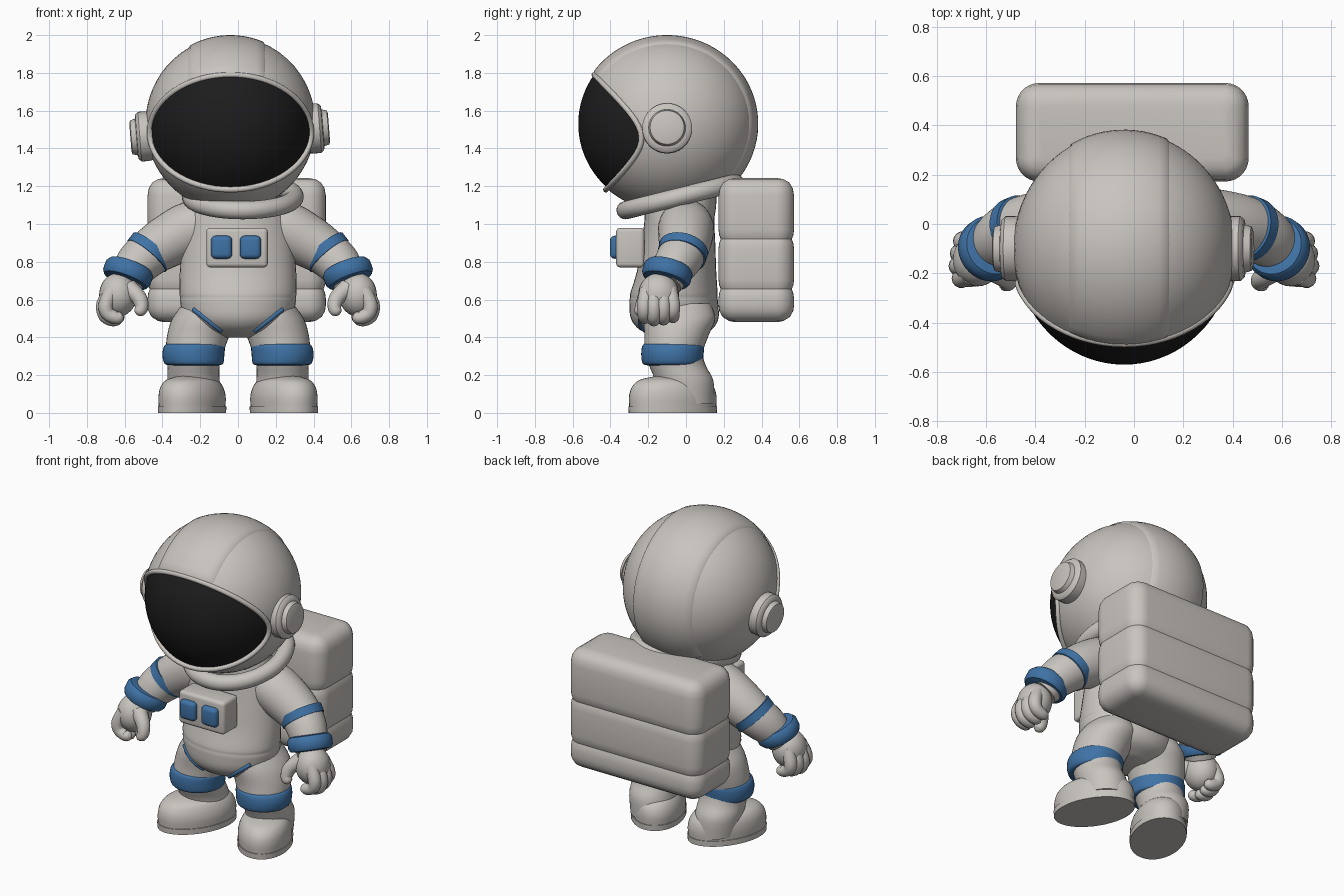
import bpy, bmesh, math
from mathutils import Vector as V

if "Cube" in bpy.data.objects:
    bpy.data.objects.remove(bpy.data.objects["Cube"])


def material(name, rgb):
    m = bpy.data.materials.new(name)
    m.diffuse_color = (*rgb, 1)
    m.use_nodes = True
    m.node_tree.nodes["Principled BSDF"].inputs["Base Color"].default_value = m.diffuse_color
    return m


SUIT = material("suit grey", (0.58, 0.55, 0.52))
BLUE = material("trim blue", (0.05, 0.17, 0.38))
DARK = material("visor black", (0.012, 0.012, 0.013))


def finish(name, bm, mat):
    bmesh.ops.recalc_face_normals(bm, faces=bm.faces[:])
    me = bpy.data.meshes.new(name)
    bm.to_mesh(me)
    bm.free()
    me.materials.append(mat)
    ob = bpy.data.objects.new(name, me)
    bpy.context.collection.objects.link(ob)
    return ob


def skin(name, rows, mat, cyclic=True, loop=False, cap=True):
    """Join rows of points with quads."""
    bm = bmesh.new()
    vs = [[bm.verts.new(p) for p in r] for r in rows]
    n = len(rows[0])
    for i in range(len(rows) - (0 if loop else 1)):
        a, b = vs[i], vs[(i + 1) % len(rows)]
        for j in range(n if cyclic else n - 1):
            k = (j + 1) % n
            bm.faces.new((a[j], a[k], b[k], b[j]))
    if cap and cyclic and not loop:
        bm.faces.new(vs[0])
        bm.faces.new(vs[-1])
    return finish(name, bm, mat)


def smooth(keys, n=5):
    """Catmull-Rom through tuples of numbers."""
    k = [keys[0]] + list(keys) + [keys[-1]]
    out = []
    for i in range(1, len(k) - 2):
        for t in (s / n for s in range(n)):
            out.append([0.5 * (2 * b + (c - a) * t + (2 * a - 5 * b + 4 * c - d) * t * t
                               + (3 * b - a - 3 * c + d) * t ** 3)
                        for a, b, c, d in zip(*k[i - 1:i + 3])])
    return out + [list(keys[-1])]


def loft(name, keys, mat, side=1, n=5, turn=0):
    """Horizontal ellipses (x, y, z, rx, ry), each turned about z."""
    ct, st = math.cos(math.radians(turn)), math.sin(math.radians(turn))
    rows = []
    for x, y, z, rx, ry in smooth(keys, n):
        ring = [(rx * math.cos(a), ry * math.sin(a)) for a in (math.tau * j / 40 for j in range(40))]
        rows.append([(side * (x + u * ct - v * st), y + u * st + v * ct, z) for u, v in ring])
    return skin(name, rows, mat)


def tube(name, keys, mat, side=1, n=4, loop=False, seg=24):
    """Round tube along a path: (x, y, z, radius)."""
    pts = keys if n == 0 else smooth(keys, n)
    rows, m = [], len(pts)
    for i, p in enumerate(pts):
        a = pts[(i - 1) % m] if loop else pts[max(i - 1, 0)]
        b = pts[(i + 1) % m] if loop else pts[min(i + 1, m - 1)]
        t = (V(b[:3]) - V(a[:3])).normalized()
        u = t.cross(V((0, 1, 0))).normalized()
        w = t.cross(u)
        ring = [V(p[:3]) + p[3] * (u * math.cos(q) + w * math.sin(q))
                for q in (math.tau * j / seg for j in range(seg))]
        rows.append([(side * c.x, c.y, c.z) for c in ring])
    return skin(name, rows, mat, loop=loop)


def puck(name, c, axis, profile, mat, side=1):
    """Turned disc: profile of (distance along axis, radius)."""
    a = V(axis).normalized()
    return tube(name, [(*(V(c) + a * d), r) for d, r in profile], mat, side, 0, seg=40)


def ball(name, c, r, mat, side=1):
    bm = bmesh.new()
    bmesh.ops.create_uvsphere(bm, u_segments=28, v_segments=18, radius=1)
    for v in bm.verts:
        v.co = V((side * (c[0] + v.co.x * r[0]), c[1] + v.co.y * r[1], c[2] + v.co.z * r[2]))
    return finish(name, bm, mat)


def box(name, c, size, bevel, mat):
    bm = bmesh.new()
    bmesh.ops.create_cube(bm, size=1)
    for v in bm.verts:
        v.co = V(c) + V([v.co[i] * size[i] for i in range(3)])
    bmesh.ops.bevel(bm, geom=bm.edges[:], offset=bevel, segments=4, profile=0.5, affect='EDGES')
    return finish(name, bm, mat)


# Helmet: ellipsoid shell with an elliptical front opening
C, R = V((-0.04, -0.1, 1.53)), V((0.45, 0.475, 0.463))


def on_helmet(d, k=1.0):
    return C + V([d[i] * R[i] * k for i in range(3)])


def opening(a, s=1.0):
    x, z = 0.428 * s * math.cos(a) / R.x, (0.303 * s * math.sin(a) - 0.04) / R.z
    return V((x, -math.sqrt(max(0, 1 - x * x - z * z)), z))


angles = [math.tau * j / 64 for j in range(64)]
back = V((0, 1, 0))
skin("helmet_shell", [[on_helmet(opening(a).slerp(back, i / 30 * 0.995)) for a in angles]
                      for i in range(31)], SUIT)
skin("visor", [[on_helmet(opening(a, s), 0.99) for a in angles]
               for s in [0.01] + [i / 14 for i in range(1, 15)]], DARK)
tube("visor_rim", [(*on_helmet(opening(a), 1.0 - 0.015 * math.sin(a)), 0.015) for a in angles],
     SUIT, n=0, loop=True, seg=12)

# Raised band over the crown
us = [-0.205] + [-0.19 + 0.38 * i / 12 for i in range(13)] + [0.205]
ps = [146] + [143 - 186 * i / 40 for i in range(41)] + [-46]
rows = []
for i, p in enumerate(ps):
    row = []
    for j, u in enumerate(us):
        x = (u - 0.02) / R.x
        r, q = math.sqrt(1 - x * x), math.radians(p)
        edge = i in (0, len(ps) - 1) or j in (0, len(us) - 1)
        row.append(on_helmet((x, r * math.cos(q), r * math.sin(q)), 0.995 if edge else 1.016))
    rows.append(row)
skin("helmet_band", rows, SUIT, cyclic=False)

# Ear pads
EAR = [(-0.1, 0.12), (0, 0.132), (0.035, 0.132), (0.05, 0.118), (0.053, 0.098),
       (0.062, 0.095), (0.08, 0.09), (0.085, 0.075)]
puck("right_ear_pad", (0.397, -0.1, 1.505), (1, 0, 0.08), EAR, SUIT)
puck("left_ear_pad", (-0.485, -0.1, 1.465), (-1, 0, -0.08), EAR, SUIT)

# Tilted neck ring
tube("neck_ring", [(0.025 + 0.275 * math.cos(a), -0.03 + 0.29 * math.sin(a),
                    1.145 + 0.072 * math.sin(a), 0.048) for a in angles], SUIT, n=0, loop=True)

# Torso
torso = loft("torso", [(0, -0.05, 0.40, 0.10, 0.10), (0, -0.055, 0.44, 0.22, 0.19),
                       (0, -0.06, 0.50, 0.285, 0.232), (0, -0.065, 0.58, 0.305, 0.235),
                       (0, -0.065, 0.61, 0.306, 0.232), (0, -0.063, 0.64, 0.31, 0.23),
                       (0, -0.05, 0.75, 0.308, 0.21), (0, -0.04, 0.90, 0.295, 0.195),
                       (0, -0.035, 1.02, 0.275, 0.185), (0, -0.03, 1.10, 0.24, 0.19),
                       (0, -0.03, 1.22, 0.20, 0.19)], SUIT, n=4)

# Chest control box with two buttons
box("chest_box", (-0.005, -0.295, 0.875), (0.325, 0.15, 0.21), 0.022, SUIT)
for x in (-0.087, 0.066):
    box("chest_button", (x, -0.375, 0.877), (0.112, 0.055, 0.122), 0.025, BLUE)

# Backpack: rounded rectangles stacked in three cushions
seam = [(-0.05, 0), (-0.02, 0.004), (0, 0.012), (0.02, 0.004), (0.05, 0)]
profile = ([(0.48, 0.09), (0.487, 0.055), (0.508, 0.022), (0.54, 0.004), (0.57, 0)]
           + [(0.655 + d, i) for d, i in seam] + [(0.92 + d, i) for d, i in seam]
           + [(1.15, 0), (1.19, 0.007), (1.22, 0.026), (1.237, 0.055), (1.243, 0.09)])
rows = []
for z, inset in profile:
    rad, row = max(0.03, 0.095 - inset), []
    for k in range(32):
        q = math.radians((k // 8) * 90 + (k % 8) * 90 / 7)
        mid = math.radians((k // 8) * 90 + 45)
        row.append((-0.007 + math.copysign(0.472 - inset - rad, math.cos(mid)) + rad * math.cos(q),
                    0.372 + math.copysign(0.2 - inset - rad, math.sin(mid)) + rad * math.sin(q), z))
    rows.append(row)
skin("backpack", rows, SUIT)

for s, side in ((1, "right"), (-1, "left")):
    # Arm, stripe and cuff
    tube(side + "_arm", [(0.10, 0.0, 1.0, 0.13), (0.24, 0.0, 0.975, 0.148), (0.37, -0.005, 0.91, 0.14),
                         (0.47, -0.02, 0.845, 0.125), (0.54, -0.06, 0.78, 0.115),
                         (0.60, -0.11, 0.69, 0.09)], SUIT, s, seg=32)
    puck(side + "_arm_stripe", (0.468, -0.018, 0.85), (0.62, -0.22, -0.75),
         [(-0.03, 0.11), (-0.026, 0.132), (0.026, 0.13), (0.03, 0.11)], BLUE, s)
    puck(side + "_cuff", (0.583, -0.1, 0.738), (0.34, -0.25, -0.9),
         [(-0.05, 0.09), (-0.045, 0.118), (-0.025, 0.132), (0.02, 0.132), (0.04, 0.12),
          (0.045, 0.09)], BLUE, s)
    # Hand with curled fingers and thumb
    ball(side + "_palm", (0.635, -0.145, 0.625), (0.1, 0.108, 0.115), SUIT, s)
    for i in range(4):
        y, d = -0.22 + 0.05 * i, 0.012 * abs(i - 1.3)
        tube(side + "_finger", [(0.665, y * 0.8 - 0.03, 0.65, 0.04), (0.715 - d, y, 0.575, 0.039),
                                (0.705 - d, y, 0.51 + d, 0.037), (0.66 - d, y, 0.488 + d, 0.034),
                                (0.634 - d, y, 0.496 + d, 0.025), (0.624 - d, y, 0.50 + d, 0.008)],
             SUIT, s, seg=14)
    tube(side + "_thumb", [(0.58, -0.18, 0.66, 0.05), (0.525, -0.215, 0.61, 0.042),
                           (0.51, -0.235, 0.56, 0.036), (0.525, -0.245, 0.53, 0.028),
                           (0.532, -0.247, 0.518, 0.009)], SUIT, s, seg=14)
    # Leg, knee band and turned-out boot
    leg = loft(side + "_leg", [(0.16, -0.04, 0.58, 0.13, 0.17), (0.18, -0.035, 0.50, 0.168, 0.19),
                               (0.21, -0.05, 0.41, 0.165, 0.17), (0.23, -0.065, 0.32, 0.152, 0.155),
                               (0.235, -0.045, 0.25, 0.138, 0.15), (0.235, -0.01, 0.17, 0.138, 0.155),
                               (0.22, 0.0, 0.05, 0.14, 0.15)], SUIT, s)
    loft(side + "_knee_band", [(0.23, -0.07, 0.252, 0.13, 0.135), (0.234, -0.072, 0.262, 0.156, 0.158),
                               (0.236, -0.072, 0.31, 0.164, 0.165), (0.23, -0.068, 0.355, 0.16, 0.163),
                               (0.226, -0.066, 0.368, 0.14, 0.145)], BLUE, s)
    loft(side + "_boot", [(0.243, -0.07, 0.03, 0.156, 0.245), (0.243, -0.07, 0.09, 0.157, 0.246),
                          (0.245, -0.07, 0.14, 0.145, 0.228), (0.245, -0.07, 0.175, 0.118, 0.185),
                          (0.245, -0.065, 0.195, 0.06, 0.1)], SUIT, s, turn=26)
    loft(side + "_sole", [(0.243, -0.07, 0, 0.16, 0.248), (0.243, -0.07, 0.035, 0.161, 0.25)],
         SUIT, s, 1, turn=26)
    # Hip stripe laid on the front of the body
    bpy.context.view_layer.update()
    path = []
    for i in range(11):
        x, z = s * (0.235 - 0.0145 * i), 0.548 - 0.0113 * i
        hits = [o.ray_cast(V((x, -2, z)), V((0, 1, 0))) for o in (torso, leg)]
        path.append((x, min(h[1].y for h in hits if h[0]) + 0.002, z, 0.0125))
    tube(side + "_hip_stripe", path, BLUE, n=0, seg=10)

# Smooth shading with crisp edges
for ob in bpy.context.scene.objects:
    ob.select_set(True)
bpy.context.view_layer.objects.active = torso
bpy.ops.object.shade_smooth_by_angle(angle=math.radians(40))
